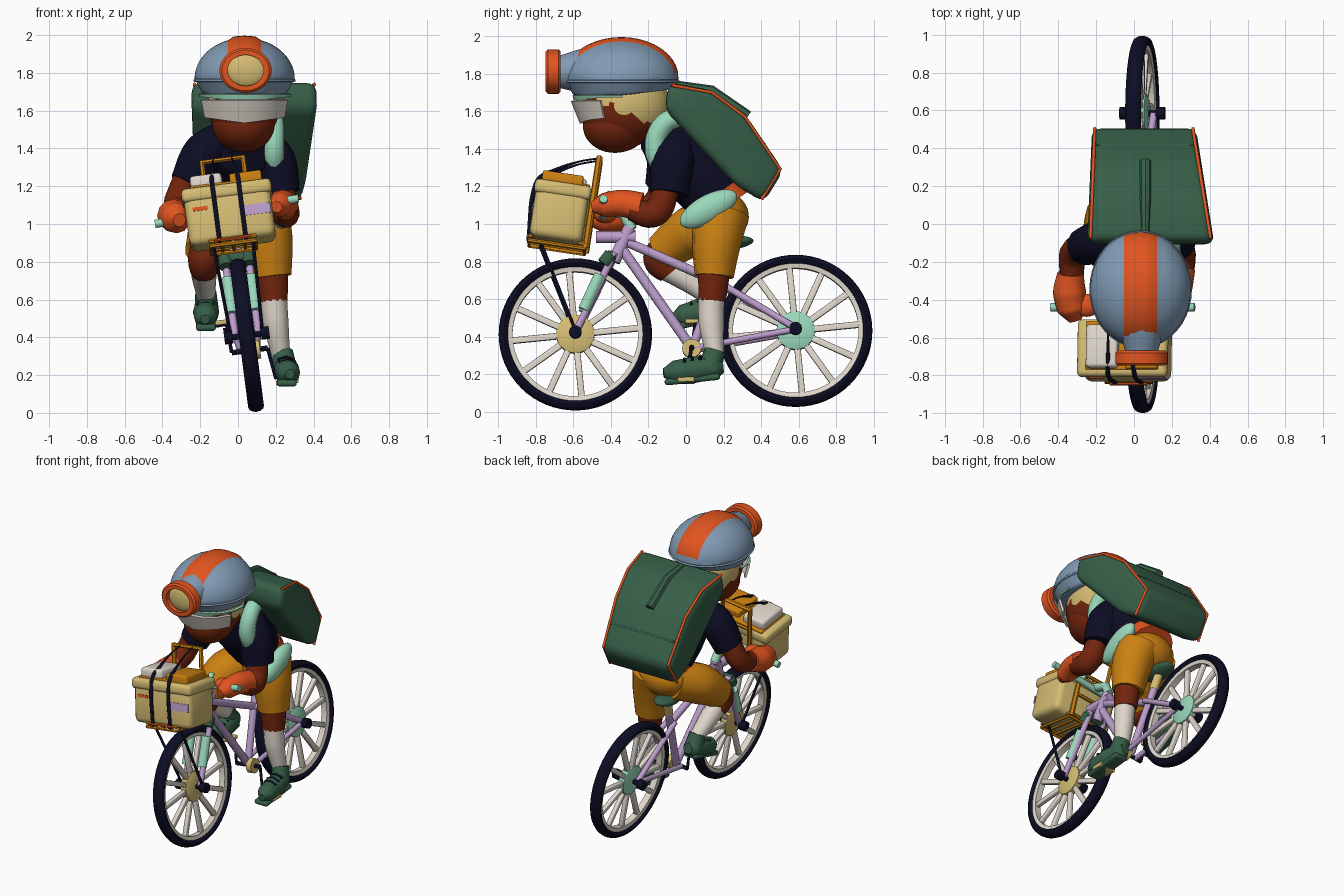
import bpy, bmesh, math
from mathutils import Vector, Matrix, Euler

if "Cube" in bpy.data.objects:
    bpy.data.objects.remove(bpy.data.objects["Cube"])

COL = dict(navy=(.004, .004, .018), green=(.038, .114, .065), mint=(.32, .68, .49), lilac=(.50, .34, .60),
           khaki=(.66, .50, .17), amber=(.60, .22, .006), orange=(.76, .09, .014), brown=(.17, .018, .004),
           cream=(.73, .67, .59), steel_blue=(.22, .33, .46))
MAT = {}
for n, c in COL.items():
    MAT[n] = bpy.data.materials.new(n)
    MAT[n].diffuse_color = (*c, 1)

# ---------- helpers ----------
def finish(name, bm, *mats):
    bmesh.ops.recalc_face_normals(bm, faces=bm.faces)
    me = bpy.data.meshes.new(name)
    bm.to_mesh(me)
    bm.free()
    for m in mats:
        me.materials.append(MAT[m])
    ob = bpy.data.objects.new(name, me)
    bpy.context.collection.objects.link(ob)
    return ob

def tube(name, pts, r, mat, smooth=False, closed=False, res=4):
    """Swept round bar; r is one radius or one per point."""
    cu = bpy.data.curves.new(name, 'CURVE')
    cu.dimensions, cu.bevel_depth, cu.bevel_resolution = '3D', 1, res
    cu.use_fill_caps, cu.resolution_u = True, 8
    sp = cu.splines.new('BEZIER' if smooth else 'POLY')
    ps = sp.bezier_points if smooth else sp.points
    ps.add(len(pts) - 1)
    for i, p in enumerate(pts):
        ps[i].co = Vector(p) if smooth else (*p, 1)
        ps[i].radius = r[i] if isinstance(r, (list, tuple)) else r
        if smooth:
            ps[i].handle_left_type = ps[i].handle_right_type = 'AUTO'
    sp.use_cyclic_u = closed
    cu.materials.append(MAT[mat])
    ob = bpy.data.objects.new(name, cu)
    bpy.context.collection.objects.link(ob)
    return ob

def ball(name, loc, size, *mats, rot=(0, 0, 0), rule=None):
    bm = bmesh.new()
    # poles lie on x so stripes along y have clean borders
    bmesh.ops.create_uvsphere(bm, u_segments=40, v_segments=28, radius=1, matrix=Matrix.Rotation(math.pi / 2, 4, 'Y'))
    M = Matrix.LocRotScale(Vector(loc), Euler(rot), Vector(size))
    bmesh.ops.transform(bm, matrix=M, verts=bm.verts)
    if rule:
        for f in bm.faces:
            f.material_index = rule(f.calc_center_median())
    return finish(name, bm, *mats)

def box(name, M, size, mat, bevel=.01):
    bm = bmesh.new()
    bmesh.ops.create_cube(bm, size=1)
    bmesh.ops.scale(bm, vec=size, verts=bm.verts)
    if bevel:
        bmesh.ops.bevel(bm, geom=bm.edges[:], offset=bevel, segments=3, profile=.5, affect='EDGES')
    bmesh.ops.transform(bm, matrix=M, verts=bm.verts)
    return finish(name, bm, mat)

def lathe(name, prof, loc, axis, mat, closed=False, n=64):
    bm = bmesh.new()
    q = Vector((0, 0, 1)).rotation_difference(Vector(axis))
    rings = [[bm.verts.new(Vector(loc) + q @ Vector((r * math.cos(2 * math.pi * i / n), r * math.sin(2 * math.pi * i / n), h)))
              for i in range(n)] for r, h in prof]
    pairs = list(zip(rings, rings[1:])) + ([(rings[-1], rings[0])] if closed else [])
    for a, b in pairs:
        for i in range(n):
            bm.faces.new((a[i], a[(i + 1) % n], b[(i + 1) % n], b[i]))
    bmesh.ops.remove_doubles(bm, verts=bm.verts, dist=1e-5)
    return finish(name, bm, mat)

LEAN = .13
def B(s, y, z):   # leaning bicycle plane, s = sideways offset
    return Vector((.1 - LEAN * z + s, y, z + s * LEAN))
AX = Vector((1, 0, LEAN)).normalized()
UP = Vector((-LEAN, 0, 1)).normalized()

# ---------- wheels ----------
for tag, yc, zc, hub in (('front', -.59, .411, 'khaki'), ('rear', .585, .43, 'mint')):
    c = B(0, yc, zc)
    tyre = [(.381 + .028 * math.cos(a), .042 * math.sin(a)) for a in [i * math.pi / 6 for i in range(12)]]
    lathe(tag + '_tyre', tyre, c, AX, 'navy', True)
    lathe(tag + '_rim', [(.36, -.028), (.36, .028), (.335, .022), (.335, -.022)], c, AX, 'cream', True)
    lathe(tag + '_hub', [(0, -.035), (.07, -.035), (.102, -.022), (.102, .022), (.07, .035), (0, .035)], c, AX, hub)
    for i in range(12):   # flat spokes
        a = i * math.pi / 6 + .1
        d = Vector((0, math.cos(a), 0)) + UP * math.sin(a)
        M = Matrix((AX, AX.cross(d), d)).transposed().to_4x4()
        box(f'{tag}_spoke_{i}', Matrix.Translation(c + d * .215) @ M, (.03, .034, .26), 'cream', .006)
    tube(tag + '_axle', [c - AX * .085, c + AX * .085], .017, 'navy')
    for s in (-1, 1):
        tube(tag + '_axle_nut', [c + AX * s * .075, c + AX * s * .12], .034, 'navy')

# ---------- frame ----------
tube('down_tube', [B(0, -.35, .88), B(0, .03, .34)], .027, 'lilac')
tube('top_tube', [B(0, -.33, .91), B(0, .17, .69)], .025, 'lilac')
tube('seat_tube', [B(0, .03, .33), B(0, .21, .8)], .025, 'lilac')
tube('seat_post', [B(0, .2, .78), B(0, .235, .88)], .03, 'khaki')
ball('saddle', B(0, .24, .9), (.07, .12, .035), 'green', rot=(.1, -LEAN, 0))
tube('head_tube', [B(0, -.385, .8), B(0, -.3, .98)], .035, 'lilac')
tube('rack_bracket', [B(0, -.48, .93), B(0, -.27, .93)], .032, 'lilac')
for s in (-.062, .062):
    tube('seat_stay', [B(s * .4, .15, .7), B(s, .58, .44)], .019, 'lilac')
    tube('chain_stay', [B(s * .7, .03, .33), B(s, .58, .43)], .017, 'lilac')
    tube('fork_leg', [B(s, -.38, .84), B(s, -.588, .417)], .02, 'lilac')
    tube('fork_damper', [B(s, -.46, .72), B(s, -.545, .535)], .032, 'mint')
    tube('fork_clamp', [B(s, -.4, .83), B(s, -.44, .78)], .036, 'green')
tube('fork_crown', [B(-.08, -.405, .82), B(.08, -.405, .82)], .03, 'green')
tube('stem', [B(0, -.29, .97), B(0, -.33, 1.05), B(0, -.44, 1.09)], .03, 'mint')
tube('handlebar', [(-.44, -.44, 1.0), (.32, -.44, 1.135)], .022, 'mint')
tube('bell_mount', [B(.12, -.44, 1.1), B(.12, -.4, 1.15)], .02, 'mint')

# ---------- drive ----------
lathe('chainring', [(0, -.02), (.05, -.02), (.05, .02), (0, .02)], B(.04, .03, .33), AX, 'khaki')
tube('crank_axle', [B(-.09, .03, .33), B(.1, .03, .33)], .014, 'navy')
tube('right_crank', [B(.1, .03, .33), B(.12, .0, .17), B(.19, .0, .17)], .01, 'navy')
tube('left_crank', [B(-.09, .03, .33), B(-.1, .05, .48), B(-.17, .05, .48)], .01, 'navy')
for n, p in (('right_pedal', (.26, .0, .165)), ('left_pedal', (-.12, .04, .475))):
    box(n, Matrix.LocRotScale(Vector(p), Euler((0, -LEAN, 0)), None), (.12, .09, .025), 'khaki', .005)

# ---------- front rack and cargo (own leaning frame) ----------
R = Matrix.LocRotScale(Vector((-.045, -.673, 1.05)), Euler((-.15, -LEAN, 0)), None)
K = lambda x, y, z: R @ Vector((x, y, z))
def kbox(name, p, size, mat, bevel=.01):
    return box(name, R @ Matrix.Translation(p), size, mat, bevel)
kbox('crate', (0, 0, -.015), (.46, .285, .29), 'khaki', .04)
kbox('crate_lid', (0, 0, .11), (.48, .305, .075), 'khaki', .025)
kbox('cream_parcel', (-.1, .0, .175), (.17, .23, .08), 'cream', .02)
kbox('amber_tray', (0, .01, .15), (.38, .26, .02), 'amber', .006)
kbox('amber_parcel', (.11, -.01, .17), (.17, .22, .06), 'amber')
kbox('lilac_sticker', (.14, -.144, -.01), (.16, .006, .055), 'lilac', 0)
kbox('orange_sticker', (-.15, -.144, .03), (.08, .006, .02), 'orange', 0)
for z in (-.15, -.175):
    tube('rack_platform', [K(-.12, -.14, z), K(.12, -.14, z), K(.12, .16, z), K(-.12, .16, z)], .011, 'amber', closed=True, res=1)
tube('rack_light', [K(-.1, -.15, -.15), K(.1, -.15, -.15)], .008, 'orange', res=1)
for x in (-.06, 0, .06):
    tube('rack_slat', [K(x, -.14, -.165), K(x, .16, -.165)], .01, 'amber', res=1)
tube('rack_upright', [K(-.11, .165, -.17), K(-.11, .165, .32), K(.11, .165, .32), K(.11, .165, -.17)], .018, 'amber', res=1)
for z in (0, .16):
    tube('rack_crossbar', [K(-.11, .165, z), K(.11, .165, z)], .012, 'amber', res=1)
for x in (-.07, .07):
    tube('cargo_strap', [K(x, -.14, -.165), K(x, -.15, -.08), K(x, -.155, .1), K(x, -.135, .17), K(x * .9, -.06, .225), K(x * .8, .06, .29), K(x * .7, .165, .325)],
         [.012, .012, .012, .012, .01, .005, .005], 'navy', True)
    tube('rack_strut', [K(x * 1.5, -.08, -.17), B(x * 1.2, -.588, .417)], .009, 'navy')

# ---------- torso, hips ----------
tube('shirt', [(.035, .17, 1.12), (.035, .07, 1.26), (.035, -.06, 1.41), (.035, -.17, 1.5), (.035, -.22, 1.53)], [.16, .185, .19, .12, .07], 'navy', True, res=8)
tube('waist_band', [(.04, .2, 1.08), (.04, .15, 1.15)], .168, 'orange', res=8)
ball('shorts_seat', (.04, .18, 1.04), (.19, .155, .14), 'amber')
tube('neck', [(.035, -.12, 1.48), (.035, -.28, 1.56)], .09, 'brown')

# ---------- arms ----------
tube('right_sleeve', [(.12, -.05, 1.44), (.19, -.07, 1.33), (.225, -.09, 1.16)], [.1, .12, .105], 'navy', True)
tube('left_sleeve', [(-.07, -.07, 1.45), (-.18, -.09, 1.37), (-.265, -.12, 1.21)], [.1, .115, .1], 'navy', True)
tube('right_forearm', [(.23, -.1, 1.2), (.25, -.17, 1.06), (.25, -.3, 1.08)], [.07, .078, .06], 'brown', True)
tube('left_forearm', [(-.27, -.12, 1.25), (-.32, -.16, 1.11), (-.33, -.3, 1.06)], [.07, .075, .06], 'brown', True)
tube('right_glove', [(.245, -.24, 1.09), (.235, -.34, 1.11), (.215, -.44, 1.1), (.205, -.5, 1.09)], [.078, .072, .065, .03], 'orange', True)
tube('left_glove', [(-.335, -.26, 1.07), (-.34, -.36, 1.045), (-.325, -.45, 1.03), (-.31, -.51, 1.02)], [.07, .088, .08, .035], 'orange', True)
ball('left_thumb', (-.25, -.43, 1.05), (.07, .06, .045), 'orange')
ball('right_thumb', (.17, -.42, 1.12), (.05, .05, .04), 'orange')

# ---------- legs ----------
tube('right_shorts_leg', [(.12, .19, 1.06), (.155, .165, .92), (.18, .15, .72)], [.15, .135, .105], 'amber', True)
tube('left_shorts_leg', [(-.03, .19, 1.02), (-.12, .03, .96), (-.18, -.13, .845)], [.13, .14, .105], 'amber', True)
tube('right_knee', [(.18, .15, .76), (.19, .14, .59)], [.09, .075], 'brown')
tube('left_knee', [(-.16, -.08, .88), (-.18, -.145, .82), (-.18, -.08, .74)], [.085, .085, .07], 'brown', True)
tube('right_sock', [(.19, .135, .6), (.2, .135, .48), (.23, .155, .29)], [.07, .068, .048], 'cream', True)
tube('left_sock', [(-.18, -.13, .775), (-.18, -.02, .72), (-.17, .12, .62)], [.066, .066, .05], 'cream', True)

# ---------- shoes ----------
def shoe(side, heel, toe, ankle):
    h, t, a = Vector(heel), Vector(toe), Vector(ankle)
    at = lambda f, dz=0: h.lerp(t, f) + Vector((0, 0, dz))
    tube(side + '_shoe', [at(-.13), at(.0), at(.4), at(.8), at(1)], [.035, .06, .07, .06, .025], 'green', True)
    tube(side + '_shoe_collar', [at(.12), a], [.064, .056], 'green', True)
    slope = math.atan2(t.z - h.z, -(t.y - h.y))
    box(side + '_shoe_sole', Matrix.LocRotScale(at(.45, -.05), Euler((-slope, 0, 0)), None), (.105, (t - h).length * 1.05, .035), 'green', .016)
    for f in (.3, .45, .6):
        q = at(f, .068 - (f - .3) * .02)
        tube(side + '_lace', [q + Vector((-.045, 0, -.015)), q, q + Vector((.045, 0, -.015))], .009, 'navy')
shoe('right', (.245, .16, .235), (.275, -.12, .205), (.235, .155, .325))
shoe('left', (-.165, .18, .56), (-.175, -.07, .495), (-.17, .11, .64))

# ---------- head ----------
ball('head', (.03, -.33, 1.63), (.19, .245, .22), 'brown', 'khaki',
     rule=lambda c: int(c.z > 1.60 - .45 * (c.y + .34) + .02 * math.sin(c.y * 60)))
ball('beard', (.03, -.37, 1.53), (.165, .18, .15), 'brown', rot=(.15, 0, 0))
helmet = ball('helmet', (.035, -.345, 1.77), (.265, .305, .215), 'steel_blue', 'orange',
              rule=lambda c: int(abs(c.x - .035) < .08 and c.z > 1.79))
for v in helmet.data.vertices:          # rounded skirt below the widest line, raised stripe above
    u = (1.77 - v.co.z) / .215
    if u > 0:
        k = (1 - .17 * u) / max(math.sqrt(max(1 - u * u, 0)), .1)
        v.co.x, v.co.y = .035 + (v.co.x - .035) * k, -.345 + (v.co.y + .345) * k
        v.co.z = 1.77 - .085 * u + max(0, v.co.y + .3) * .15 * u
    elif abs(v.co.x - .035) < .06 and v.co.z > 1.8:
        v.co.z += .012
tube('helmet_brim', [(.035 + .264 * math.cos(a), -.345 + .304 * math.sin(a), 1.76) for a in [i * math.pi / 20 for i in range(40)]],
     .007, 'steel_blue', closed=True)
tube('lamp_mount', [(.037, -.43, 1.82), (.04, -.57, 1.815), (.04, -.68, 1.81)], [.16, .115, .085], 'steel_blue', True)
ring = lathe('lamp_ring', [(.125, -.04), (.138, -.028), (.138, .028), (.125, .04), (.095, .04), (.095, -.04)], (.04, -.708, 1.813), (0, -1, 0), 'orange', True, 40)
for v in ring.data.vertices:            # slightly oval
    v.co.z = 1.813 + (v.co.z - 1.813) * .86
ball('lamp_lens', (.045, -.708, 1.813), (.1, .03, .087), 'khaki')

def band(name, rx, ry, z0, z1, span, mat, n, taper):
    """Curved strip round the front of the face, narrowing downward."""
    bm = bmesh.new()
    cols = []
    for i in range(n + 1):
        a = math.radians(-span + 2 * span * i / n)
        cols.append([bm.verts.new((.035 + rx * (1 - (1 - k) * .4) * math.sin(a), -.36 - ry * k * math.cos(a), z))
                     for k, z in ((1, z1), (taper, z0 + .03 * abs(math.sin(a))))])
    for a, b in zip(cols, cols[1:]):
        bm.faces.new((a[0], a[1], b[1], b[0]))
    finish(name, bm, mat).modifiers.new('thickness', 'SOLIDIFY').thickness = .015
band('goggle_lens', .235, .24, 1.54, 1.66, 68, 'cream', 6, .8)
band('goggle_frame', .25, .245, 1.645, 1.685, 95, 'mint', 10, .96)

# ---------- backpack ----------
PROF = [(-.09, 1.755), (.135, 1.715), (.32, 1.58), (.52, 1.285), (.415, 1.115), (.26, 1.21), (-.115, 1.61)]
def pack_x(y, side):
    t = (y + .1) / .6
    return .088 - .035 * t + side * (.335 - .06 * t)
bm = bmesh.new()
L, Rr = [[bm.verts.new((pack_x(y, s), y, z)) for y, z in PROF] for s in (-1, 1)]
bm.faces.new(L)
bm.faces.new(Rr[::-1])
for i in range(7):
    j = (i + 1) % 7
    bm.faces.new((L[i], L[j], Rr[j], Rr[i]))
bmesh.ops.bevel(bm, geom=bm.edges[:], offset=.05, segments=4, profile=.5, affect='EDGES')
finish('backpack', bm, 'green')
for s in (-1, 1):
    tube('pack_piping', [(pack_x(y, s * .95), .18 + (y - .18) * .95, 1.45 + (z - 1.45) * .95) for y, z in PROF[:5]], .009, 'orange')
tube('shoulder_strap', [(.17, .0, 1.58), (.19, -.12, 1.53), (.19, -.16, 1.38), (.2, -.06, 1.22)], [.05, .055, .058, .04], 'mint', True)
ball('hip_pad', (.23, .12, 1.08), (.055, .17, .075), 'mint', rot=(.5, 0, 0))
tube('pack_top_strap', [(.06, -.07, 1.745), (.06, .135, 1.71), (.06, .33, 1.575)], [.022, .03, .03], 'green', res=2)
tube('pack_lid_seam', [(pack_x(.42, -.9), .415, 1.43), (pack_x(.42, .9), .415, 1.43)], .008, 'green')
tube('pack_handle', [(.02, -.07, 1.735), (.06, -.06, 1.765), (.1, -.07, 1.735)], .01, 'orange', True)

# ---------- curves to meshes, smooth shading ----------
bpy.ops.object.select_all(action='SELECT')
bpy.context.view_layer.objects.active = bpy.data.objects['shirt']
bpy.ops.object.convert(target='MESH')
bpy.ops.object.select_all(action='SELECT')
bpy.ops.object.shade_smooth_by_angle(angle=math.radians(40))

for m in bpy.data.materials:
    if m.users and not m.is_grease_pencil:
        m.use_nodes = True
        m.node_tree.nodes["Principled BSDF"].inputs["Base Color"].default_value = m.diffuse_color
